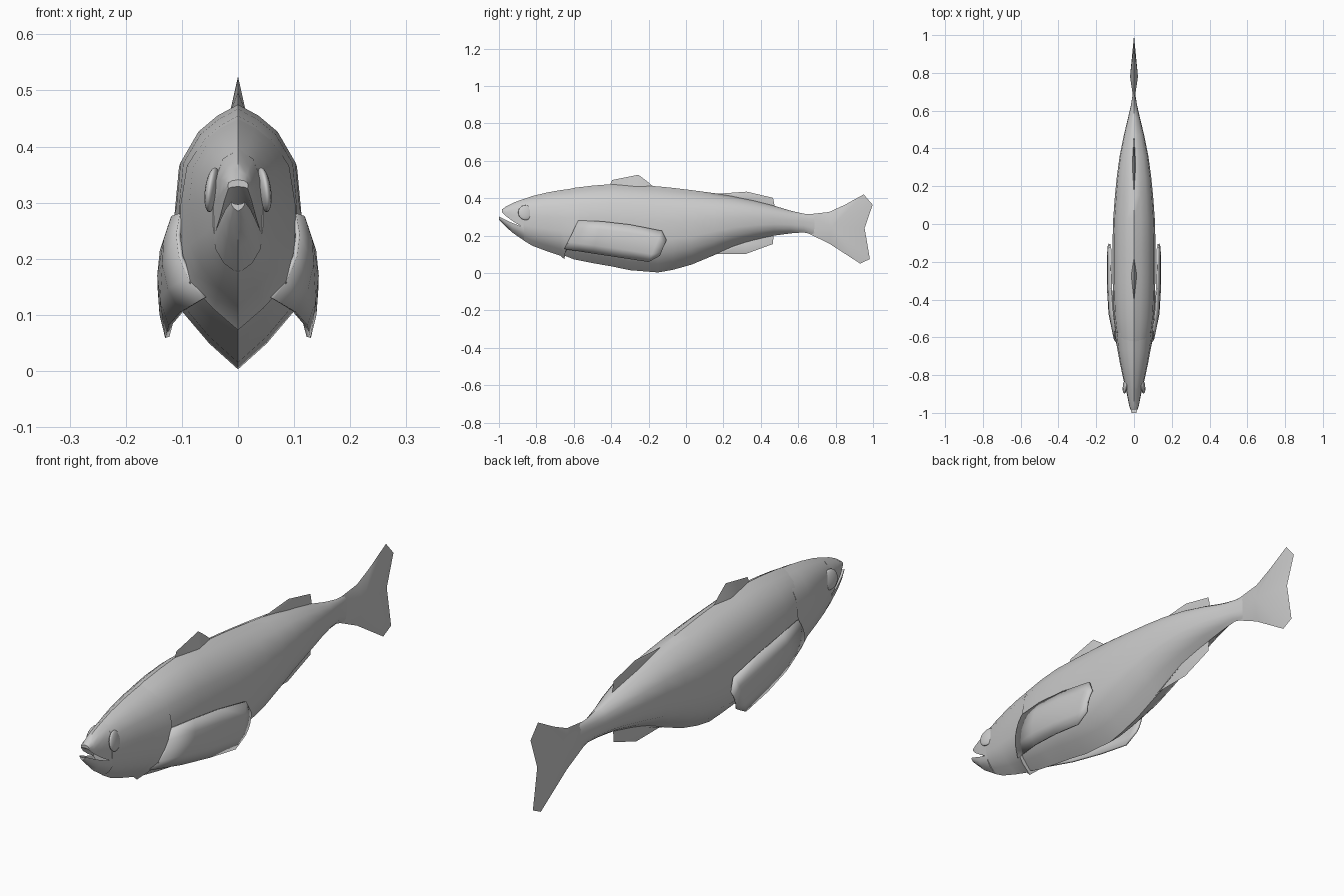
import bpy, bmesh, math

if "Cube" in bpy.data.objects:
    bpy.data.objects.remove(bpy.data.objects["Cube"])

grey = bpy.data.materials.new("fish_grey")
grey.diffuse_color = (0.6, 0.6, 0.6, 1)
grey.use_nodes = True
grey.node_tree.nodes["Principled BSDF"].inputs["Base Color"].default_value = grey.diffuse_color


def finish(name, bm, angle=50):
    bmesh.ops.recalc_face_normals(bm, faces=bm.faces)
    me = bpy.data.meshes.new(name)
    bm.to_mesh(me)
    bm.free()
    ob = bpy.data.objects.new(name, me)
    bpy.context.collection.objects.link(ob)
    me.materials.append(grey)
    bpy.ops.object.select_all(action='DESELECT')
    ob.select_set(True)
    bpy.context.view_layer.objects.active = ob
    bpy.ops.object.shade_smooth_by_angle(angle=math.radians(angle))
    return ob


def loft(name, sections, profile, lean=None):
    """Skin mirrored half profiles (width, drop) over sections (y, half width, top, bottom)."""
    bm = bmesh.new()
    rings = []
    for i, (y, w, zt, zb) in enumerate(sections):
        half = []
        for j, (u, t) in enumerate(profile):
            dy, grow = lean[j] if lean and i == len(sections) - 1 else (0, 1)
            half.append((u * w * grow, y + dy, zt + (zb - zt) * t))
        pts = half + [(-x, y2, z) for x, y2, z in half[-2:0:-1]]
        rings.append([bm.verts.new(p) for p in pts])
    n = len(rings[0])
    for a, b in zip(rings, rings[1:]):
        for k in range(n):
            m = (k + 1) % n
            bm.faces.new((a[k], a[m], b[m], b[k]))
    bm.faces.new(rings[0])
    bm.faces.new(rings[-1])
    return finish(name, bm)


def blade(name, outline, centre, thick):
    """Sharp-edged fin: outline in the middle plane, swelling to a ridge point on both sides."""
    bm = bmesh.new()
    rim = [bm.verts.new((0, y, z)) for y, z in outline]
    for s in (1, -1):
        c = bm.verts.new((s * thick, *centre))
        for k in range(len(rim)):
            bm.faces.new((rim[k], rim[(k + 1) % len(rim)], c))
    return finish(name, bm, 30)


# Cross-section: ridged back, full flanks, V-shaped keel
flank = [(0, 0), (.33, .045), (.64, .11), (.93, .235), (1, .42), (.99, .62),
         (.86, .78), (.45, .9), (0, 1)]

# Body behind the gills
loft("body", [
    (-.68, .075, .435, .105), (-.6, .093, .455, .073), (-.5, .105, .467, .053),
    (-.4, .11, .475, .036), (-.3, .113, .472, .015), (-.15, .114, .463, .003),
    (-.07, .113, .455, .017), (.03, .11, .443, .045), (.15, .101, .427, .095),
    (.25, .091, .412, .138), (.36, .076, .39, .172), (.47, .054, .36, .2),
    (.56, .032, .333, .212), (.63, .016, .317, .217), (.7, .005, .312, .2)], flank)

# Head, with the gill cover edge standing slightly proud of the body
gill = [(.02, 1), (.02, 1), (.02, 1), (.025, 1.02), (.03, 1.07), (.005, 1.07),
        (-.03, 1.05), (-.045, 1.03), (-.05, 1)]
loft("head", [
    (-.87, .045, .395, .175), (-.82, .057, .412, .145), (-.74, .074, .431, .115),
    (-.67, .087, .443, .092), (-.6, .096, .455, .073)], flank, gill)

# Jaws with an open mouth between them
loft("upper_jaw", [
    (-.865, .045, .397, .24), (-.92, .034, .377, .273), (-.96, .026, .357, .302),
    (-.983, .018, .341, .325)],
    [(0, 0), (.6, .12), (.93, .35), (1, .65), (.95, 1), (.7, .85), (0, .75)])
loft("lower_jaw", [
    (-.865, .043, .243, .173), (-.93, .032, .268, .217), (-.97, .023, .287, .255),
    (-1, .012, .302, .285)],
    [(0, .3), (.75, .2), (1, 0), (.95, .35), (.6, .72), (0, 1)])

# Middle fins and tail
blade("front_dorsal_fin", [(-.41, .465), (-.395, .497), (-.255, .525), (-.21, .492),
                           (-.175, .462), (-.27, .44)], (-.27, .458), .015)
blade("rear_dorsal_fin", [(.13, .425), (.2, .426), (.325, .435), (.465, .402),
                          (.475, .355), (.3, .38)], (.32, .398), .009)
blade("anal_fin", [(.08, .07), (.16, .102), (.32, .102), (.465, .155),
                   (.468, .205), (.3, .18)], (.31, .155), .011)
blade("tail_fin", [(.64, .312), (.765, .326), (.85, .365), (.95, .42), (.998, .365),
                   (.955, .24), (.983, .075), (.932, .05), (.765, .158), (.64, .218)],
      (.78, .25), .021)

# Pectoral fins: curved sheets lying against the flanks
top = [(.1, -.575, .28), (.115, -.45, .275), (.121, -.3, .258), (.124, -.13, .225), (.13, -.105, .175)]
mid = [.102, .131, .14, .139, .136]
low = [(.06, -.65, .13), (.1, -.5, .106), (.12, -.35, .083), (.126, -.2, .06), (.128, -.14, .093)]
rows = 5
for side, s in (("right", 1), ("left", -1)):
    bm = bmesh.new()
    grid = []
    for a, m, b in zip(top, mid, low):
        col = []
        for r in range(rows):
            v = r / (rows - 1)
            x = a[0] * (1 - v) * (1 - 2 * v) + m * 4 * v * (1 - v) + b[0] * v * (2 * v - 1)
            col.append(bm.verts.new((s * x, a[1] + (b[1] - a[1]) * v, a[2] + (b[2] - a[2]) * v)))
        grid.append(col)
    for p, q in zip(grid, grid[1:]):
        for r in range(rows - 1):
            bm.faces.new((p[r], p[r + 1], q[r + 1], q[r]))
    fin = finish(side + "_pectoral_fin", bm)
    mod = fin.modifiers.new("thickness", 'SOLIDIFY')
    mod.thickness = .008
    mod.offset = 0

    # Eye: flattened ball tilted with the cheek
    bm = bmesh.new()
    bmesh.ops.create_uvsphere(bm, u_segments=20, v_segments=12, radius=.04)
    eye = finish(side + "_eye", bm)
    eye.scale = (.3, 1, 1)
    eye.location = (s * .046, -.858, .323)
    eye.rotation_euler = (0, s * math.radians(-8), s * math.radians(8))
